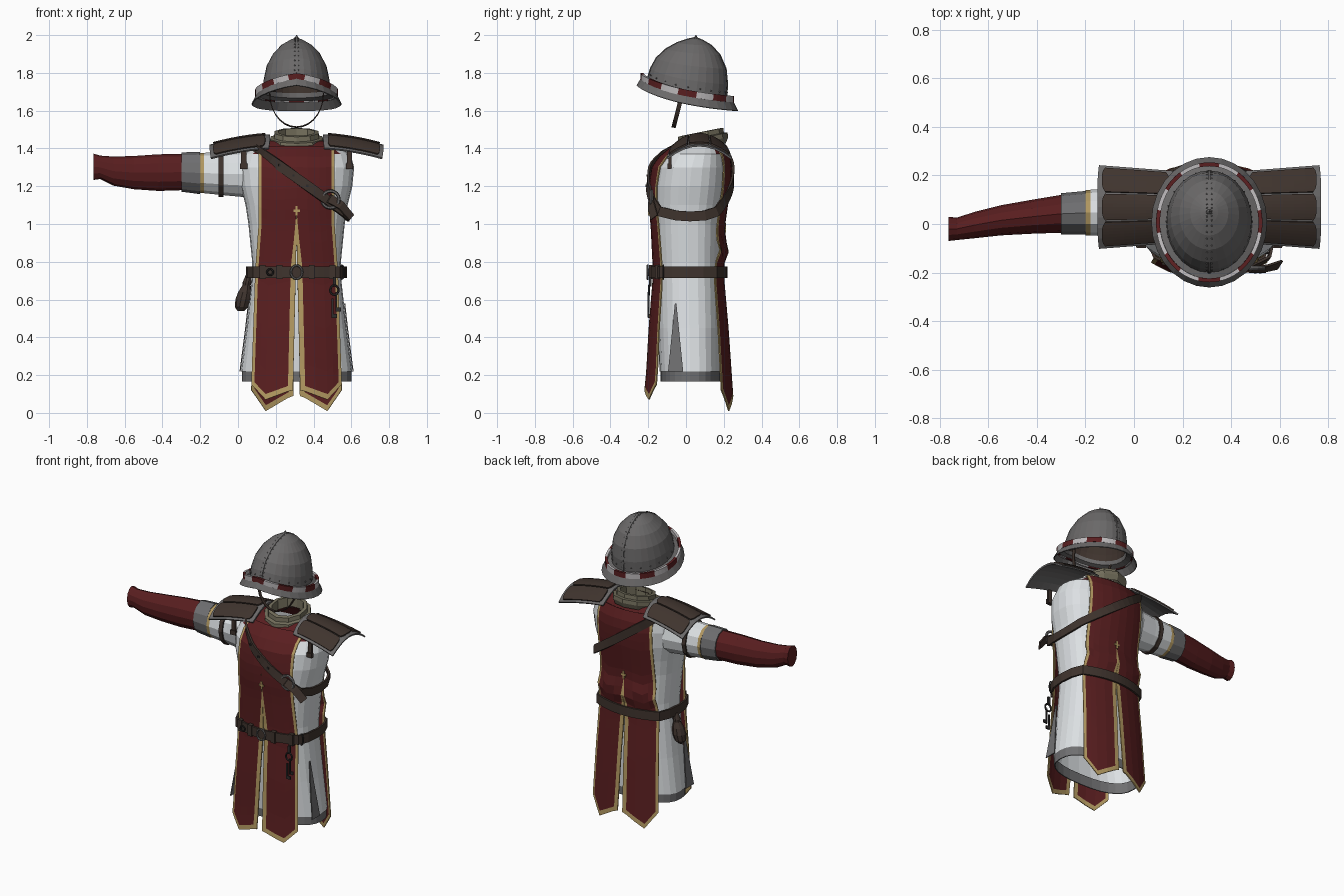
import bpy, bmesh, math
from mathutils import Vector as V

if bpy.data.objects.get("Cube"):
    bpy.data.objects.remove(bpy.data.objects["Cube"])

CX, TAU = 0.31, 2 * math.pi
COLOURS = {
    "white_cloth": (0.72, 0.75, 0.77), "red_cloth": (0.1, 0.013, 0.014),
    "gold_trim": (0.45, 0.32, 0.12), "steel": (0.145, 0.14, 0.14),
    "leather": (0.05, 0.034, 0.027), "beige_collar": (0.17, 0.155, 0.105),
    "pale_band": (0.5, 0.48, 0.49), "mail_grey": (0.16, 0.16, 0.165),
    "dark_iron": (0.028, 0.025, 0.025)}
MATS = {}
for key, rgb in COLOURS.items():
    m = bpy.data.materials.new(key)
    m.use_nodes = True
    m.diffuse_color = (*rgb, 1)
    m.node_tree.nodes["Principled BSDF"].inputs["Base Color"].default_value = (*rgb, 1)
    MATS[key] = m


def finish(name, bm, mats, solid=0):
    bmesh.ops.remove_doubles(bm, verts=bm.verts, dist=0.0004)
    bmesh.ops.recalc_face_normals(bm, faces=bm.faces)
    me = bpy.data.meshes.new(name)
    bm.to_mesh(me)
    bm.free()
    for k in mats:
        me.materials.append(MATS[k])
    ob = bpy.data.objects.new(name, me)
    bpy.context.scene.collection.objects.link(ob)
    if solid:
        mod = ob.modifiers.new("thickness", "SOLIDIFY")
        mod.thickness, mod.offset = solid, 0
    return ob


def loft(name, rows, mats, rule=None, wrap=True, loop=False, caps=False, solid=0, gap=None):
    """Skin rows of points; rule(row, column, centre) picks the material; column gap stays open."""
    bm = bmesh.new()
    vs = [[bm.verts.new(p) for p in r] for r in rows]
    n = len(rows[0])
    for i in range(len(rows) if loop else len(rows) - 1):
        a, b = vs[i], vs[(i + 1) % len(rows)]
        for j in range(n if wrap else n - 1):
            if j == gap:
                continue
            k = (j + 1) % n
            f = bm.faces.new((a[j], a[k], b[k], b[j]))
            if rule:
                f.material_index = rule(i, j, f.calc_center_median())
    if caps:
        for i in (0, len(rows) - 1):
            f = bm.faces.new(vs[i])
            if rule:
                f.material_index = rule(i, 0, f.calc_center_median())
    return finish(name, bm, mats, solid)


def ribbon(name, pts, width, thick, centre, mats=("leather",), flat=True, loop=True, rule=None):
    """Strap of rectangular section facing away from a centre."""
    pts, rows = [V(p) for p in pts], []
    for i, p in enumerate(pts):
        a = pts[i - 1] if loop or i else p
        b = pts[(i + 1) % len(pts)] if loop or i < len(pts) - 1 else p
        out = p - V(centre)
        if flat:
            out.z = 0
        out.normalize()
        side = (b - a).cross(out).normalized() * width / 2
        rows.append([p - side, p + side, p + side + out * thick, p - side + out * thick])
    return loft(name, rows, mats, rule, loop=loop, caps=not loop)


def box(name, c, s, mat):
    bm = bmesh.new()
    bmesh.ops.create_cube(bm, size=1)
    bmesh.ops.scale(bm, vec=s, verts=bm.verts)
    bmesh.ops.translate(bm, vec=c, verts=bm.verts)
    return finish(name, bm, [mat])


def ring_link(name, c, rx, rz, r, mat):
    rows = [[V(c) + V((math.cos(a) * (rx + r * math.cos(b)), r * math.sin(b), math.sin(a) * (rz + r * math.cos(b))))
             for b in [TAU * j / 6 for j in range(6)]] for a in [TAU * i / 16 for i in range(16)]]
    return loft(name, rows, [mat], loop=True)


def interp(table, z):
    if z <= table[0][0]:
        return table[0][1:]
    for a, b in zip(table, table[1:]):
        if z <= b[0]:
            t = (z - a[0]) / (b[0] - a[0])
            return [p + (q - p) * t for p, q in zip(a[1:], b[1:])]
    return table[-1][1:]


# Tunic body: height, half width, front y, back y
BODY = [(.22, .295, -.14, .185), (.45, .265, -.15, .185), (.72, .235, -.155, .18), (.8, .235, -.155, .18),
        (1.0, .255, -.165, .185), (1.1, .27, -.175, .2), (1.2, .295, -.175, .215), (1.3, .305, -.16, .22),
        (1.37, .285, -.11, .21), (1.42, .2, -.04, .18), (1.45, .12, 0, .16)]


def spow(v):
    return math.copysign(abs(v) ** 0.8, v)


def body_ring(z, grow=0, n=28):
    w, f, b = interp(BODY, z)
    return [V((CX + (w + grow) * spow(math.cos(TAU * j / n)),
               (f + b) / 2 + ((b - f) / 2 + grow) * spow(math.sin(TAU * j / n)), z)) for j in range(n)]


loft("tunic", [body_ring(r[0]) for r in BODY], ["white_cloth", "red_cloth"],
     lambda i, j, c: int(c.z > 1.38 and abs(c.x - CX) < .2))
loft("mail_hem", [[V((p.x, p.y, z)) for p in body_ring(.22, -.008)] for z in (.165, .235)], ["mail_grey"], solid=.006)
for s in (-1, 1):
    rows = []
    for z in (.22, .33, .45, .58):
        half = .004 + .036 * (.58 - z) / .36
        x = CX + s * (interp(BODY, z)[0] + .004)
        rows.append([(x, -.055 - half, z), (x, -.055 + half, z)])
    loft("side_gusset", rows, ["mail_grey"], wrap=False, solid=.006)


def panel_y(x, z, s):
    w, f, b = interp(BODY, z)
    mid, half = (f + b) / 2, (b - f) / 2
    u = min(1, abs(x - CX) / w)
    body = s * mid + half * (1 - u ** 2.5) ** .4 + .008
    flare = .02 + max(0, .7 - z) * (.1 if s < 0 else .07)
    if s > 0:  # cloth gathered above the belt at the back
        flare += .025 * max(0, 1 - abs(z - .86) / .07)
    return s * max(body, s * mid + half + flare - .05 * ((x - CX) / .22) ** 2)


# Tabard: two split tails on each face, gold along every edge
HALF = [(.1, .24), (.75, .218), (1.0, .2), (1.42, .2)]
COLS = [0, .07, .2, .36, .65, .92, 1]
TIP = .36
for s, label, peak, lows in ((-1, "front", 1.07, (.15, .07, .12)), (1, "back", .98, (.12, .01, .09))):
    rows = []
    for t in [0, .022] + [.07 + .93 * k / 22 for k in range(23)]:
        row = []
        for c in COLS:
            low = lows[0] + (lows[1] - lows[0]) * c / TIP if c < TIP else \
                lows[1] + (lows[2] - lows[1]) * (c - TIP) / (1 - TIP)
            z = low + (1.41 - low) * t
            o = interp(HALF, z)[0]
            g = max(0, peak - .14 - z) * .023
            w = min(.027, max(0, peak - z) * .09)
            d = {0: o, .07: o - .016, .92: g + w, 1: g}.get(c, o - .016 + (g + w - o + .016) * (c - .07) / .85)
            row.append((d, z))
        rows.append([(CX + h * d, panel_y(CX + d, z, s), z)
                     for h, side in ((-1, row), (1, row[::-1])) for d, z in side])
    loft(label + "_tabard", rows, ["red_cloth", "gold_trim"],
         lambda i, j, c: int(i == 0 or j in (0, 5, 7, 12)), wrap=False, solid=.006, gap=6)
    y = panel_y(CX, peak, s) + s * .004
    box(label + "_gold_tip", (CX, y, peak), (.012, .008, .05), "gold_trim")
    box(label + "_gold_bar", (CX, y, peak), (.034, .008, .012), "gold_trim")

# Belt with buckle, keepers and studs
front, back = [[(CX + .22 * k / 8, panel_y(CX + .22 * k / 8, .745, s) + s * .008, .745) for k in range(-8, 9)]
               for s in (-1, 1)]
sides = [(.248, -.07), (.255, .01), (.248, .09)]
ribbon("belt", front + [(CX + x, y, .745) for x, y in sides] + back[::-1]
       + [(CX - x, y, .745) for x, y in sides[::-1]], .06, .012, (CX, .006, 0))
ring_link("belt_buckle", (CX, -.203, .745), .03, .036, .006, "steel")
for x in (.13, .22, .39, .5):
    box("belt_keeper", (x, panel_y(x, .745, -1) - .014, .745), (.03, .026, .074), "leather")
ring_link("belt_ring", (.17, -.195, .745), .016, .016, .005, "dark_iron")
ring_link("side_link", (.55, -.12, .745), .012, .036, .005, "dark_iron")

# Keys on the belt
ring_link("key_ring", (.51, -.195, .65), .022, .025, .006, "dark_iron")
box("key_hook", (.51, -.19, .695), (.016, .014, .05), "dark_iron")
for x, z in ((.5, .555), (.52, .59)):
    box("key_shaft", (x, -.198, z), (.01, .01, .1), "dark_iron")
    box("key_bit", (x + .01, -.198, z - .042), (.028, .008, .02), "dark_iron")

# Pouch, leaning in to the belt
rows = [[(.015 + .22 * (z - .54) + r * math.cos(a), .03 + r * math.sin(a), z) for a in [TAU * k / 10 for k in range(10)]]
        for z, r in ((.54, .018), (.56, .036), (.6, .042), (.64, .036), (.675, .022), (.69, .024), (.73, .016))]
loft("pouch", rows, ["leather"], caps=True)

# Shoulder strap, diagonal around the body
xs = [.11 + .44 * k / 12 for k in range(13)]
path = [[(x, panel_y(x, 1.37 - .74 * (x - .14), s) + s * .005, 1.37 - .74 * (x - .14)) for x in xs] for s in (-1, 1)]
ribbon("shoulder_strap", path[0] + [(.572, -.05, 1.045), (.577, .02, 1.04), (.572, .1, 1.045)] + path[1][::-1]
       + [(.095, .12, 1.41), (.09, .04, 1.42), (.095, -.03, 1.41)], .052, .012, (CX, .02, 0))
ring_link("strap_ring", (.49, panel_y(.49, 1.13, -1) - .02, 1.13), .045, .045, .009, "steel")
ribbon("strap_end", [(.48, -.185, 1.135), (.54, -.18, 1.1), (.595, -.165, 1.035)], .05, .01, (CX, .02, 0), loop=False)
for k in (3, 5, 7):
    p = path[0][k]
    box("strap_stud", (p[0], p[1] - .013, p[2]), (.012, .01, .012), "dark_iron")

# Arm: x, centre y, centre z, half depth, half height
ARM = [(.06, .05, 1.265, .115, .125), (-.05, .05, 1.265, .1, .115), (-.18, .047, 1.27, .094, .107),
       (-.2, .047, 1.27, .094, .107), (-.2, .046, 1.27, .09, .112), (-.3, .042, 1.275, .085, .104),
       (-.3, .042, 1.275, .078, .096), (-.42, .03, 1.272, .07, .097), (-.55, .015, 1.272, .062, .088),
       (-.66, -.005, 1.28, .054, .077), (-.73, -.02, 1.3, .046, .062), (-.765, -.02, 1.303, .05, .07)]


def arm_ring(x, y, z, a, b, n=12):
    return [(x, y + a * math.cos(TAU * k / n), z + b * math.sin(TAU * k / n)) for k in range(n)]


loft("sleeve", [arm_ring(*r) for r in ARM], ["white_cloth", "gold_trim", "mail_grey", "red_cloth"],
     lambda i, j, c: 0 if i < 2 else 1 if i < 3 else 2 if i < 6 else 3, caps=True)
ribbon("arm_strap", arm_ring(-.09, .049, 1.266, .098, .112), .026, .01, (-.09, .049, 1.266), flat=False)


# Shoulder guards: arched plates with leather strips
def guard(name, s, u0, u1, v0, v1, lift, mat, round_off):
    rows = []
    for i in range(9):
        v = v0 + (v1 - v0) * i / 8
        e = round_off * abs(i / 4 - 1) ** 4
        row = []
        for k in range(7):
            u = u0 + e + (u1 - u0 - 2 * e) * k / 6
            row.append((CX + s * (.14 + .32 * u), .07 + v * (.145 + .025 * u),
                        1.47 - .02 * u - .035 * u * u - .07 * v * v + lift))
        rows.append(row)
    loft(name, rows, [mat], wrap=False, solid=.01)


for s, label in ((-1, "right"), (1, "left")):
    guard(label + "_shoulder_plate", s, 0, 1, -1, 1, 0, "steel", .02)
    for v0, v1 in ((-.95, -.37), (-.32, .32), (.37, .95)):
        guard(label + "_guard_strip", s, .08, .94, v0, v1, .009, "leather", .04)
    box(label + "_guard_tie", (CX + s * .28, -.085, 1.34), (.028, .014, .09), "leather")
    box(label + "_tie_end", (CX + s * .28, -.09, 1.305), (.038, .016, .03), "leather")

# Collar: folded ring, higher at the back
rows = []
for r, z in ((.135, -.025), (.148, .005), (.145, .03), (.125, .034), (.122, .06), (.1, .062), (.095, 0)):
    ring = [(r * math.cos(a), r * .98 * math.sin(a)) for a in [TAU * (k + .5) / 10 for k in range(10)]]
    rows.append([(CX + x, .078 + y, 1.425 + z + .2 * y) for x, y in ring])
loft("collar", rows, ["beige_collar"])


# Helmet: dome over an upswept rim that peaks at the front
def helm_ring(r, h, rx=.175, ry=.205, n=28, lower=0):
    row = []
    for k in range(n):
        a = TAU * k / n
        yb = .007 + ry * math.sin(a)
        zb = 1.70 - .2 * yb + .25 * yb * yb - lower
        if math.sin(a) < 0:
            zb += .03 * (1 - abs(math.cos(a)))
        row.append((CX + rx * r * math.cos(a), .007 + ry * math.sin(a) * r + .043 * h, zb + (1.985 - zb) * h))
    return row


DOME = [(1, 0), (.98, .22), (.89, .48), (.69, .71), (.44, .865), (.2, .95), (.05, .99), (.001, 1.045)]
brim = [helm_ring(1, 0, .236, .266, lower=.065), helm_ring(1, 0, .212, .242, lower=.018)]
dome = [helm_ring(*d) for d in DOME]
loft("helmet", brim + dome, ["steel"], solid=.006)
loft("helmet_lining", [helm_ring(r * .95, h * .93 + .01) for r, h in [(1, .07)] + DOME[1:]], ["leather"])
ribbon("helmet_band", helm_ring(1, 0, .203, .231, n=64, lower=.006), .034, .016, (CX, .007, 0),
       ("red_cloth", "pale_band"), rule=lambda i, j, c: (i + 2) // 4 % 2)
crest = [r[21] for r in dome[:-1]] + [r[7] for r in dome[-2::-1]]
ribbon("helmet_crest", crest, .012, .006, (CX, .03, 1.7), ("steel",), flat=False, loop=False)

# Rivets around the rim and along the crest
bm = bmesh.new()
spots = helm_ring(1.01, .09, n=20)
for a, b in zip(crest, crest[1:]):
    spots += [V(a).lerp(V(b), t) + V((d, 0, .001)) for t in (.25, .75) for d in (-.01, .01)]
for p in spots:
    v = bmesh.ops.create_icosphere(bm, subdivisions=1, radius=.0045)["verts"]
    bmesh.ops.translate(bm, vec=p, verts=v)
finish("helmet_rivets", bm, ["steel"])

# Chin strap
chin = [(CX + .14 * math.cos(a), -.02 + .045 * math.sin(a), 1.69 + .175 * math.sin(a))
        for a in [math.pi + math.pi * k / 14 for k in range(15)]]
ribbon("chin_strap", chin, .022, .005, (CX, -.03, 1.7), flat=False, loop=False)
